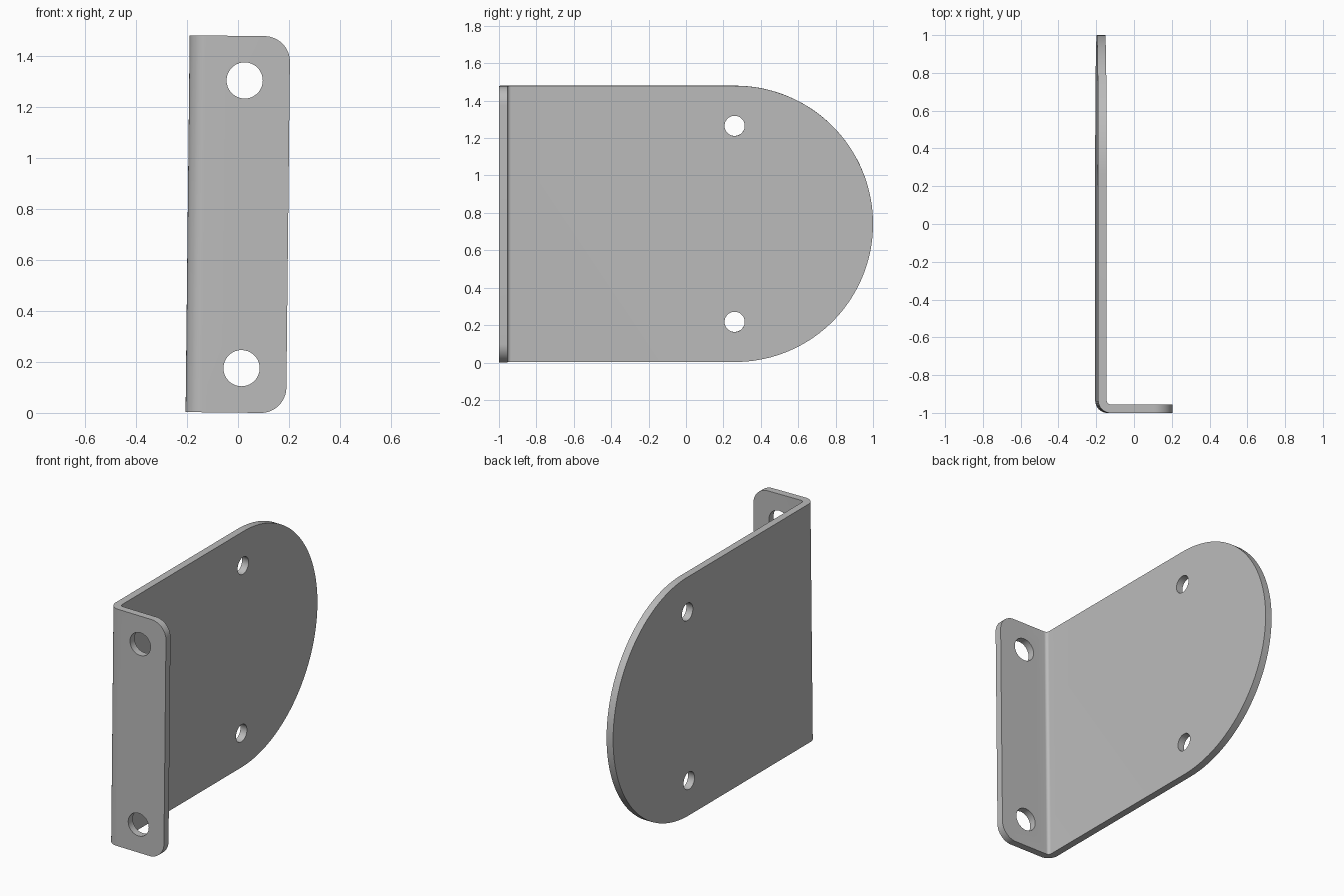
import bpy, bmesh
from math import sin, cos, pi, radians
from mathutils import Matrix, Vector

if "Cube" in bpy.data.objects:
    bpy.data.objects.remove(bpy.data.objects["Cube"])

HEIGHT = 1.477
HALF = HEIGHT / 2
THICK = 0.045
LEFT, RIGHT = -0.1975, 0.1965
FRONT, BACK = -1.0, 1.0


def arc(u, v, radius, start, end, steps):
    """Points along an arc, angles in degrees."""
    angles = [radians(start + (end - start) * i / steps) for i in range(steps + 1)]
    return [(u + radius * cos(a), v + radius * sin(a)) for a in angles]


def prism(name, outline, place, depth):
    """Extrude a flat outline along a vector."""
    bm = bmesh.new()
    face = bm.faces.new([bm.verts.new(place(u, v)) for u, v in outline])
    grown = bmesh.ops.extrude_face_region(bm, geom=[face])["geom"]
    bmesh.ops.translate(bm, vec=Vector(depth),
                        verts=[g for g in grown if isinstance(g, bmesh.types.BMVert)])
    bmesh.ops.recalc_face_normals(bm, faces=bm.faces)
    mesh = bpy.data.meshes.new(name)
    bm.to_mesh(mesh)
    bm.free()
    obj = bpy.data.objects.new(name, mesh)
    bpy.context.collection.objects.link(obj)
    return obj


def cut(target, cutter, operation):
    cutter.hide_render = True
    mod = target.modifiers.new("cut", "BOOLEAN")
    mod.operation, mod.solver, mod.object = operation, "EXACT", cutter
    bpy.context.view_layer.objects.active = target
    bpy.ops.object.modifier_apply(modifier=mod.name)
    bpy.data.objects.remove(cutter)


# Bent sheet: L-shaped section with a rounded bend
inner, outer = 0.02, 0.02 + THICK
bx, by = LEFT + outer, FRONT + outer
section = ([(RIGHT, FRONT), (RIGHT, FRONT + THICK)]
           + arc(bx, by, inner, 270, 180, 10)
           + [(LEFT + THICK, BACK), (LEFT, BACK)]
           + arc(bx, by, outer, 180, 270, 14))
bracket = prism("bent_bracket", section, lambda x, y: (x, y, -HALF), (0, 0, HEIGHT))

# Half-round end of the large plate
round_end = arc(BACK - HALF, 0, HALF, -90, 90, 72) + [(-2, HALF), (-2, -HALF)]
cut(bracket, prism("plate_outline", round_end, lambda y, z: (-1, y, z), (2, 0, 0)), "INTERSECT")

# Rounded outer corners of the mounting flange
r = 0.1
corners = (arc(RIGHT - r, r - HALF, r, -90, 0, 16) + arc(RIGHT - r, HALF - r, r, 0, 90, 16)
           + [(-1, HALF), (-1, -HALF)])
cut(bracket, prism("flange_outline", corners, lambda x, z: (x, -2, z), (0, 4, 0)), "INTERSECT")

# Two bolt holes in each leaf
for side in (-1, 1):
    hole = arc(0.26, side * 0.524, 0.054, 0, 350, 35)
    cut(bracket, prism("plate_hole", hole, lambda y, z: (-0.5, y, z), (1, 0, 0)), "DIFFERENCE")
    hole = arc(0.02, side * 0.564, 0.071, 0, 350, 35)
    cut(bracket, prism("flange_hole", hole, lambda x, z: (x, -1.3, z), (0, 0.6, 0)), "DIFFERENCE")

# Slight lean, then rest on the ground
bracket.data.transform(Matrix.Rotation(radians(0.62), 4, "Y"))
low = min(v.co.z for v in bracket.data.vertices)
bracket.data.transform(Matrix.Translation((0, 0, -low)))

# Plain grey metal
grey = bpy.data.materials.new("grey_metal")
grey.use_nodes = True
colour = (0.5, 0.5, 0.5, 1)
grey.diffuse_color = colour
grey.node_tree.nodes["Principled BSDF"].inputs["Base Color"].default_value = colour
bracket.data.materials.clear()
bracket.data.materials.append(grey)

bpy.ops.object.select_all(action="DESELECT")
bracket.select_set(True)
bpy.context.view_layer.objects.active = bracket
bpy.ops.object.shade_smooth_by_angle(angle=radians(30))
